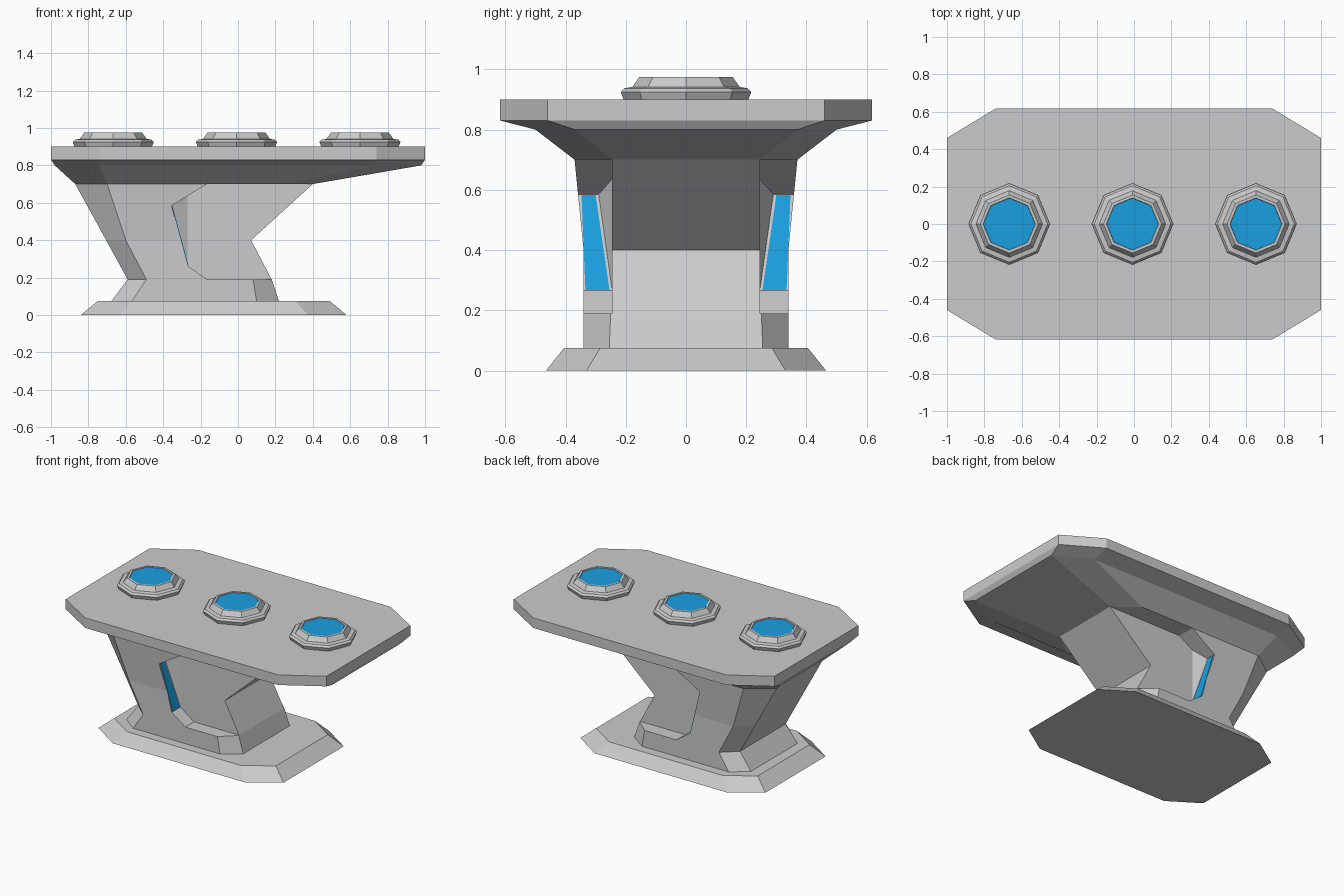
import bpy, bmesh, math

if "Cube" in bpy.data.objects:
    bpy.data.objects.remove(bpy.data.objects["Cube"])

blue = bpy.data.materials.new("blue_glow")
blue.diffuse_color = (0.01, 0.35, 0.75, 1)
blue.use_nodes = True
blue.node_tree.nodes["Principled BSDF"].inputs["Base Color"].default_value = blue.diffuse_color


def make(name, verts, faces, mat=None):
    mesh = bpy.data.meshes.new(name)
    mesh.from_pydata(verts, [], faces)
    bm = bmesh.new()
    bm.from_mesh(mesh)
    bmesh.ops.recalc_face_normals(bm, faces=bm.faces)
    bm.to_mesh(mesh)
    bm.free()
    if mat:
        mesh.materials.append(mat)
    ob = bpy.data.objects.new(name, mesh)
    bpy.context.collection.objects.link(ob)
    return ob


def loft(name, rings, mat=None):
    """Closed solid through rings that all have the same number of points."""
    n = len(rings[0])
    faces = [tuple(range(n))[::-1],
             tuple(range((len(rings) - 1) * n, len(rings) * n))]
    for r in range(len(rings) - 1):
        for i in range(n):
            j = (i + 1) % n
            faces.append((r * n + i, r * n + j, (r + 1) * n + j, (r + 1) * n + i))
    return make(name, [p for ring in rings for p in ring], faces, mat)


def cut_rect(z, x0, cx0, cx1, x1, y, cy):
    """Rectangle with cut corners: x0/x1 ends, cx0/cx1 corner starts."""
    return [(x0, -cy, z), (cx0, -y, z), (cx1, -y, z), (x1, -cy, z),
            (x1, cy, z), (cx1, y, z), (cx0, y, z), (x0, cy, z)]


def octagon(cx, r, z):
    return [(cx + r * math.cos(k * math.pi / 4), r * math.sin(k * math.pi / 4), z)
            for k in range(8)]


# Base plate and flared foot
loft("base_plate", [cut_rect(0, -0.84, -0.635, 0.375, 0.58, 0.465, 0.33),
                    cut_rect(0.075, -0.75, -0.565, 0.305, 0.49, 0.405, 0.285)])
loft("pedestal_foot", [cut_rect(0.07, -0.68, -0.57, 0.10, 0.22, 0.34, 0.255),
                       cut_rect(0.19, -0.59, -0.49, 0.08, 0.18, 0.34, 0.25)])

# Leaning column
column = loft("pedestal_column", [
    cut_rect(0.19, -0.59, -0.49, 0.08, 0.18, 0.34, 0.25),
    cut_rect(0.40, -0.705, -0.60, -0.03, 0.07, 0.34, 0.25),
    cut_rect(0.70, -0.87, -0.70, 0.24, 0.40, 0.37, 0.25)])

# Side recesses, open towards the right end
outline = [(-0.355, 0.585), (-0.27, 0.265), (-0.109, 0.15),
           (0.6, 0.15), (0.6, 0.75), (-0.082, 0.75)]
for s in (-1, 1):
    cutter = loft("recess_cutter", [[(x, s * y, z) for x, z in outline]
                                    for y in (0.245, 0.6)])
    mod = column.modifiers.new("recess", "BOOLEAN")
    mod.operation = "DIFFERENCE"
    mod.solver = "EXACT"
    mod.object = cutter
    bpy.context.view_layer.objects.active = column
    bpy.ops.object.modifier_apply(modifier=mod.name)
    bpy.data.objects.remove(cutter)

# Sloped corner facet and blue strip inside each recess
for side, s in (("front", -1), ("back", 1)):
    make(side + "_recess_facet",
         [(-0.355, s * 0.29, 0.585), (-0.27, s * 0.245, 0.265),
          (-0.27, s * 0.245, 0.636), (-0.355, s * 0.2, 0.585)],
         [(0, 1, 2), (0, 1, 3), (1, 2, 3), (0, 2, 3)])
    strip = [(-0.353, 0.300, 0.583), (-0.353, 0.347, 0.583),
             (-0.268, 0.334, 0.267), (-0.268, 0.254, 0.267)]
    loft(side + "_light_strip", [[(x + d, s * y, z) for x, y, z in strip]
                                 for d in (-0.006, 0.002)], blue)

# Table top with tapered underside
loft("table_top", [
    cut_rect(0.70, -0.87, -0.70, 0.24, 0.40, 0.37, 0.245),
    cut_rect(0.80, -0.98, -0.74, 0.74, 0.98, 0.50, 0.37),
    cut_rect(0.83, -1, -0.74, 0.74, 1, 0.617, 0.46),
    cut_rect(0.90, -1, -0.74, 0.74, 1, 0.617, 0.46)])

# Three octagonal pads with blue lenses
profile = [(0.205, 0.895), (0.217, 0.925), (0.205, 0.937),
           (0.178, 0.942), (0.155, 0.975), (0.14, 0.975), (0.138, 0.968)]
for label, x in (("left", -0.667), ("middle", -0.008), ("right", 0.652)):
    loft(label + "_pad", [octagon(x, r, z) for r, z in profile])
    loft(label + "_pad_lens", [octagon(x, 0.138, z) for z in (0.96, 0.972)], blue)
